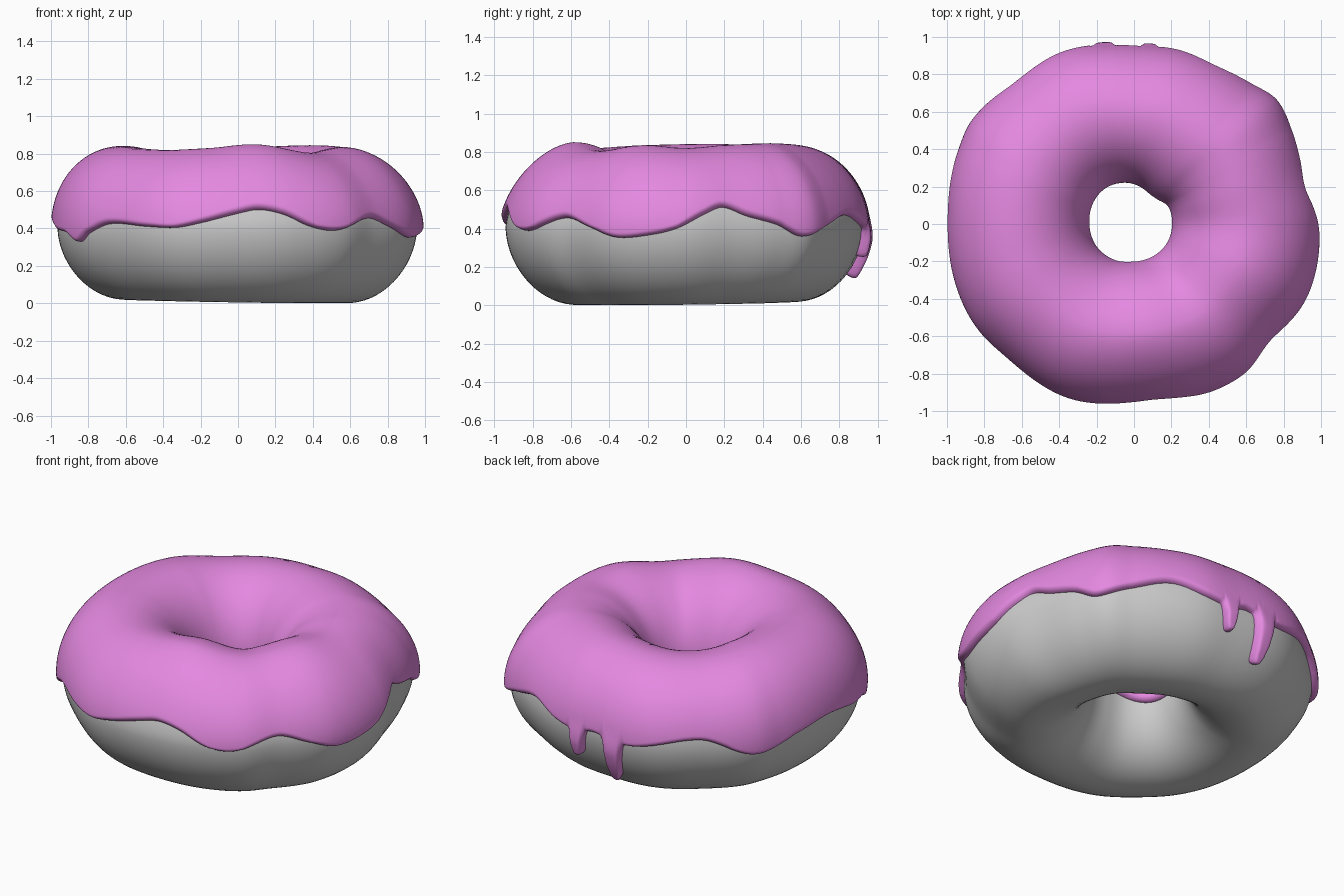
import bpy, bmesh, math

if "Cube" in bpy.data.objects:
    bpy.data.objects.remove(bpy.data.objects["Cube"])

# --- Measured values around the ring: (angle in degrees, value) ---
OUTER = [(0, .99), (16, .96), (31, .985), (41, 1.012), (50, .982), (62, .967), (75, .965), (90, .957),
         (113, 1.0), (132, 1.0), (148, 1.03), (157, 1.02), (180, 1.0), (210, 1.01), (228, .99),
         (248, .997), (270, .975), (290, .985), (307, .995), (320, .972), (338, 1.005)]
HOLE = [(0, .21), (28, .208), (45, .187), (62, .187), (90, .22), (105, .235), (130, .25),
        (180, .245), (210, .24), (240, .225), (270, .205), (330, .21)]
TOP = [(0, .82), (20, .835), (50, .845), (90, .83), (130, .81), (160, .84), (200, .835), (230, .82),
       (255, .83), (280, .85), (310, .805), (338, .835)]
EDGE = [(6, .475), (12, .51), (20, .465), (30, .42), (38, .36), (49, .41), (63, .47), (76, .42),
        (85, .40), (92, .42), (100, .40), (108, .40), (130, .455), (147, .355), (163, .41), (178, .435),
        (195, .39), (203, .375), (210, .33), (216, .38), (225, .425), (240, .41), (250, .405), (258, .43),
        (270, .48), (277, .50), (285, .475), (294, .41), (303, .39), (318, .455), (328, .41), (338, .355),
        (348, .365), (357, .40)]
SHOULDER = [(0, 1.8), (90, 1.9), (180, 2.05), (225, 1.9), (270, 1.65), (315, 1.75)]  # outer squareness
DRIPS = [(85, .14, 2.7), (99.5, .24, 3.2)]   # angle, length, half width

ZC, T = .405, .035                           # mid height, icing thickness


def ring(keys, deg):
    """Smooth periodic interpolation through the keys."""
    n = len(keys)

    def key(i):
        return keys[i % n][0] + 360 * (i // n), keys[i % n][1]
    deg %= 360
    if deg < keys[0][0]:
        deg += 360
    i = max(k for k in range(n) if keys[k][0] <= deg)
    (a0, v0), (a1, v1), (a2, v2), (a3, v3) = (key(i + k) for k in (-1, 0, 1, 2))
    h = a2 - a1
    u = (deg - a1) / h
    m1, m2 = (v2 - v0) / (a2 - a0) * h, (v3 - v1) / (a3 - a1) * h
    return ((2*u**3 - 3*u*u + 1) * v1 + (u**3 - 2*u*u + u) * m1
            + (3*u*u - 2*u**3) * v2 + (u**3 - u*u) * m2)


def spow(v, e):
    return math.copysign(abs(v) ** e, v)


def section(deg):
    """Dough cross-section: centre radius, half width, upper and lower half height, shoulder."""
    ro, ri = ring(OUTER, deg) - T, ring(HOLE, deg) + T * .8
    low = .012 - .012 * math.cos(math.radians(deg + 40))
    return (ro + ri) / 2, (ro - ri) / 2, ring(TOP, deg) - T - ZC, ZC - low, ring(SHOULDER, deg)


def power(sec, upper, outer):
    """Squareness of each quarter of the profile."""
    if outer:
        return sec[4] if upper else 1.85
    return 1.95 if upper else 2.1


def surface(sec, deg, phi, off):
    """Point on the dough, pushed out along the profile normal."""
    rc, a, up, down, _ = sec
    cs, sn = math.cos(phi), math.sin(phi)
    b = up if sn >= 0 else down
    p = power(sec, sn >= 0, cs >= 0)
    c, s = spow(cs, 2 / p), spow(sn, 2 / p)
    nr, nz = spow(c, p - 1) / a, spow(s, p - 1) / b
    ln = math.hypot(nr, nz)
    r, z = rc + a * c + off * nr / ln, ZC + b * s + off * nz / ln
    t = math.radians(deg)
    return r * math.cos(t), r * math.sin(t), z


def drip(deg):
    return [math.exp(-abs((deg - c) / w) ** 4) for c, depth, w in DRIPS]


def edge_height(deg):
    return ring(EDGE, deg) - sum(g * d[1] for g, d in zip(drip(deg), DRIPS))


def height_to_phi(sec, z, outer):
    s = (z - ZC) / (sec[2] if z > ZC else sec[3])
    return math.asin(max(-1, min(1, spow(s, power(sec, z > ZC, outer) / 2))))


def make_object(name, columns, closed, color):
    """Skin a ring of point columns into a smooth mesh."""
    bm = bmesh.new()
    cols = [[bm.verts.new(p) for p in col] for col in columns]
    m = len(cols[0])
    for i, col in enumerate(cols):
        nxt = cols[(i + 1) % len(cols)]
        for j in range(m if closed else m - 1):
            k = (j + 1) % m
            bm.faces.new((col[j], nxt[j], nxt[k], col[k])).smooth = True
    me = bpy.data.meshes.new(name)
    bm.to_mesh(me)
    bm.free()
    mat = bpy.data.materials.new(name + "_color")
    mat.diffuse_color = (*color, 1)
    mat.use_nodes = True
    mat.node_tree.nodes["Principled BSDF"].inputs["Base Color"].default_value = mat.diffuse_color
    me.materials.append(mat)
    ob = bpy.data.objects.new(name, me)
    bpy.context.collection.objects.link(ob)
    return ob


# --- Dough: full lumpy ring ---
dough = []
for i in range(160):
    d = i * 360 / 160
    sec = section(d)
    dough.append([surface(sec, d, 2 * math.pi * (j + .5) / 64, 0) for j in range(64)])
make_object("dough", dough, True, (.6, .6, .6))

# --- Icing: shell from the wavy outer edge, over the top, into the hole ---
N, M = 720, 72
icing = []
for i in range(N):
    d = i * 360 / N
    sec = section(d)
    start = height_to_phi(sec, edge_height(d), True)
    end = math.pi - height_to_phi(sec, .40 + .025 * math.sin(math.radians(3 * d)), False)
    # rim slope, so the rounding also follows the sides of the drips
    slope = (edge_height(d + .25) - edge_height(d - .25)) / math.radians(.5) / .95
    lean = math.sqrt(1 + slope * slope)
    bead = max(drip(d))                                    # drips are fatter towards the tip
    base = height_to_phi(sec, ring(EDGE, d), True)
    col = []
    for j in range(M + 1):
        u = j / M
        u = .35 * u + .65 * (u * u * (3 - 2 * u))          # denser rows near both rims
        u = u * u * (3 - 2 * u)
        phi = start + (end - start) * u
        dist = min((phi - start) * .4 / lean, (end - phi) * .4)
        k = min(1, dist / (.03 - .006 * bead))
        fat = T + .018 * bead * max(0, min(1, (base + .15 - phi) / .3))
        col.append(surface(sec, d, phi, -.004 + (fat + .004) * math.sqrt(max(0, 1 - (1 - k) ** 2))))
    icing.append(col)
make_object("icing", icing, False, (.78, .25, .75))
